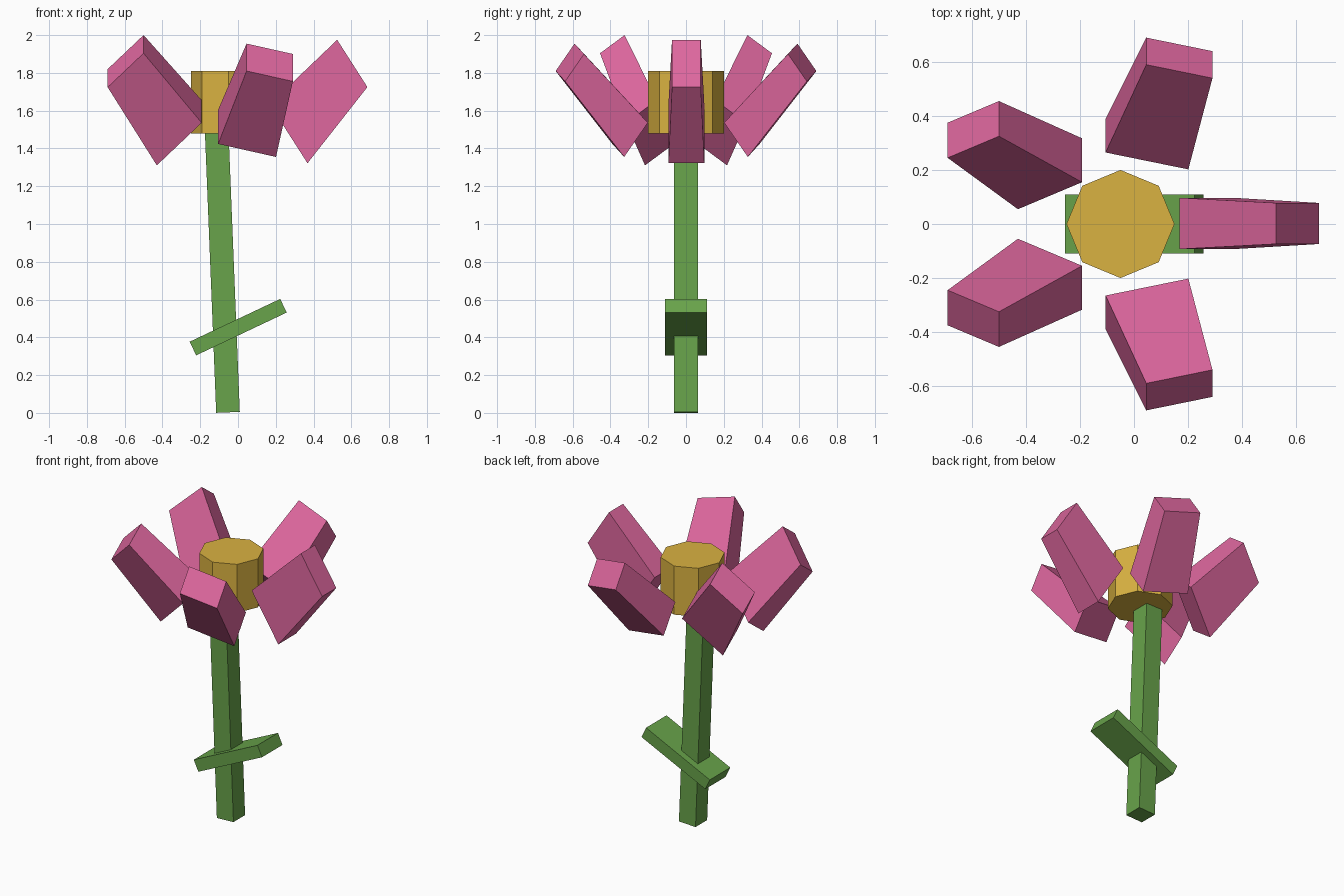
import bpy, bmesh
from math import radians
from mathutils import Vector, Matrix

default = bpy.data.objects.get("Cube")
if default:
    bpy.data.objects.remove(default, do_unlink=True)


def material(name, color):
    m = bpy.data.materials.new(name)
    m.use_nodes = True
    m.diffuse_color = (*color, 1)
    m.node_tree.nodes["Principled BSDF"].inputs["Base Color"].default_value = (*color, 1)
    return m


pink = material("petal pink", (0.73, 0.136, 0.342))
gold = material("centre gold", (0.70, 0.445, 0.053))
green = material("stem green", (0.138, 0.366, 0.069))


def finish(name, bm, mat):
    bmesh.ops.recalc_face_normals(bm, faces=bm.faces)
    mesh = bpy.data.meshes.new(name)
    bm.to_mesh(mesh)
    bm.free()
    mesh.materials.append(mat)
    obj = bpy.data.objects.new(name, mesh)
    bpy.context.collection.objects.link(obj)
    return obj


def box(name, size, matrix, mat):
    bm = bmesh.new()
    bmesh.ops.create_cube(bm, size=1, matrix=matrix @ Matrix.Diagonal((*size, 1)))
    return finish(name, bm, mat)


def petal(name, base, tip, across, through, side=1):
    """Slanted block from base to tip; the base end is wider than the tip."""
    base, tip, across, through = map(Vector, (base, tip, across, through))
    bm = bmesh.new()
    bmesh.ops.create_cube(bm, size=1)
    for v in bm.verts:
        centre, scale = (tip, 1) if v.co.z > 0 else (base, 1.25)
        v.co = centre + scale * (across * v.co.x + through * v.co.y)
        v.co.y *= side
    return finish(name, bm, pink)


# Leaning square stem, running up into the flower centre
stem_length = 1.55
lean = Matrix.Translation((-0.053, 0, 0.003)) @ Matrix.Rotation(radians(-2.3), 4, "Y")
box("stem", (0.125, 0.125, stem_length),
    lean @ Matrix.Translation((0, 0, stem_length / 2)), green)

# Sloping leaf through the stem
box("leaf", (0.53, 0.22, 0.08),
    Matrix.Translation((0.001, 0, 0.454)) @ Matrix.Rotation(radians(-25.3), 4, "Y"), green)

# Eight-sided flower centre
bm = bmesh.new()
bmesh.ops.create_cone(bm, cap_ends=True, segments=8, radius1=0.2, radius2=0.2,
                      depth=0.33, matrix=Matrix.Translation((-0.05, 0, 1.645)))
finish("flower_centre", bm, gold)

# Petals: one on the left, and two mirrored pairs front and back
petal("left_petal", (0.268, 0.002, 1.478), (0.605, 0.002, 1.85),
      (0, 0.152, 0), (0.16, 0, -0.25))
for place, side in (("front", 1), ("back", -1)):
    petal(place + "_petal", (0.048, -0.296, 1.48), (0.168, -0.615, 1.855),
          (0.245, 0.05, -0.055), (0, -0.1, -0.145), side)
    petal(place + "_right_petal", (-0.311, -0.186, 1.483), (-0.595, -0.35, 1.862),
          (0.19, -0.08, 0.18), (0, -0.13, -0.096), side)
